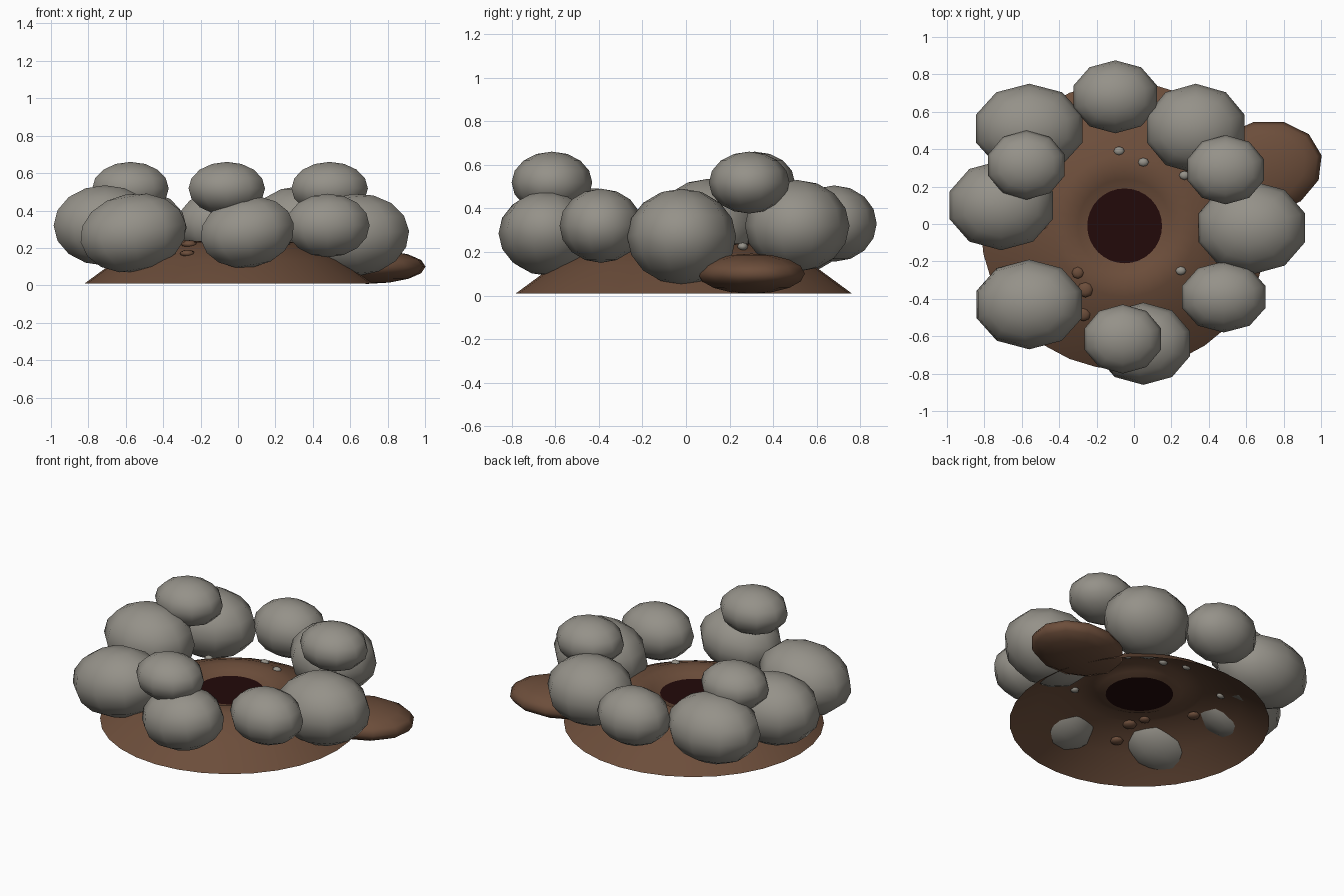
import bpy, bmesh, math
from mathutils import Matrix, Vector, Euler

cube = bpy.data.objects.get("Cube")
if cube:
    bpy.data.objects.remove(cube, do_unlink=True)


def material(name, rgb):
    m = bpy.data.materials.new(name)
    m.use_nodes = True
    m.diffuse_color = (*rgb, 1)
    m.node_tree.nodes["Principled BSDF"].inputs["Base Color"].default_value = (*rgb, 1)
    return m


STONE = material("grey stone", (0.3, 0.285, 0.25))
EARTH = material("brown earth", (0.15, 0.075, 0.043))
DARK = material("dark hole", (0.016, 0.003, 0.003))
CENTRE = Vector((-0.05, -0.01, 0))


def finish(name, bm, mat):
    bmesh.ops.recalc_face_normals(bm, faces=bm.faces)
    me = bpy.data.meshes.new(name)
    bm.to_mesh(me)
    bm.free()
    me.materials.append(mat)
    for p in me.polygons:
        p.use_smooth = True
    ob = bpy.data.objects.new(name, me)
    bpy.context.collection.objects.link(ob)
    return ob


def lump(name, loc, radii, mat, tilt=0, yaw=0, segments=10, rings=8):
    """Faceted ellipsoid with smooth shading."""
    bm = bmesh.new()
    bmesh.ops.create_uvsphere(bm, u_segments=segments, v_segments=rings, radius=1)
    rot = Euler((0, math.radians(tilt), math.radians(yaw))).to_matrix().to_4x4()
    bm.transform(Matrix.Translation(loc) @ rot @ Matrix.Diagonal((*radii, 1)))
    return finish(name, bm, mat)


# Earth mound: open shell with a lip dipping to the hole
PROFILE = [(0.77, 0.01), (0.6, 0.135), (0.48, 0.19), (0.38, 0.228),
           (0.3, 0.238), (0.25, 0.215), (0.2, 0.2)]
STEPS = 32
bm = bmesh.new()
rows = []
for r, z in PROFILE:
    rows.append([bm.verts.new(CENTRE + Vector((r * math.cos(a), r * math.sin(a), z)))
                 for a in (math.tau * i / STEPS for i in range(STEPS))])
for low, high in zip(rows, rows[1:]):
    for i in range(STEPS):
        j = (i + 1) % STEPS
        bm.faces.new((low[i], low[j], high[j], high[i]))
finish("mound", bm, EARTH)

# Dark hole floor
bm = bmesh.new()
bmesh.ops.create_circle(bm, cap_ends=True, segments=STEPS, radius=0.2)
bm.transform(Matrix.Translation(CENTRE + Vector((0, 0, 0.2))))
finish("hole", bm, DARK)

# Spill of earth beside the mound
lump("earth_spill", (0.69, 0.3, 0.1), (0.32, 0.25, 0.092), EARTH, yaw=12, segments=12)

# Ring of large boulders: position, radii, tilt
BOULDERS = [
    ((-0.10, 0.68, 0.33), (0.235, 0.195, 0.175), 0),
    ((0.33, 0.51, 0.32), (0.275, 0.24, 0.21), 0),
    ((0.63, -0.02, 0.27), (0.30, 0.25, 0.22), -4),
    ((0.48, -0.39, 0.32), (0.235, 0.19, 0.17), 0),
    ((0.05, -0.64, 0.285), (0.265, 0.22, 0.19), -10),
    ((-0.56, -0.43, 0.28), (0.30, 0.24, 0.21), -10),
    ((-0.71, 0.10, 0.32), (0.29, 0.24, 0.215), 0),
    ((-0.56, 0.51, 0.31), (0.30, 0.24, 0.21), 0),
]
for loc, radii, tilt in BOULDERS:
    lump("boulder", loc, radii, STONE, tilt)

# Smaller stones resting on top
for x, y in ((0.49, 0.29), (-0.06, -0.615), (-0.575, 0.315)):
    lump("top_stone", (x, y, 0.518), (0.215, 0.185, 0.142), STONE)

# Pebbles and clods scattered on the mound
for x, y, z in ((-0.08, 0.39, 0.22), (0.05, 0.33, 0.23), (0.27, 0.26, 0.225),
                (0.25, -0.25, 0.225), (-0.42, 0.3, 0.19)):
    lump("pebble", (x, y, z), (0.029, 0.024, 0.018), STONE, segments=8, rings=6)
for x, y, z, r in ((-0.3, -0.26, 0.228, 0.033), (-0.26, -0.35, 0.22, 0.043),
                   (-0.27, -0.48, 0.17, 0.04), (-0.46, 0, 0.2, 0.038)):
    lump("earth_clod", (x, y, z), (r, r, r / 2), EARTH, segments=8, rings=6)
